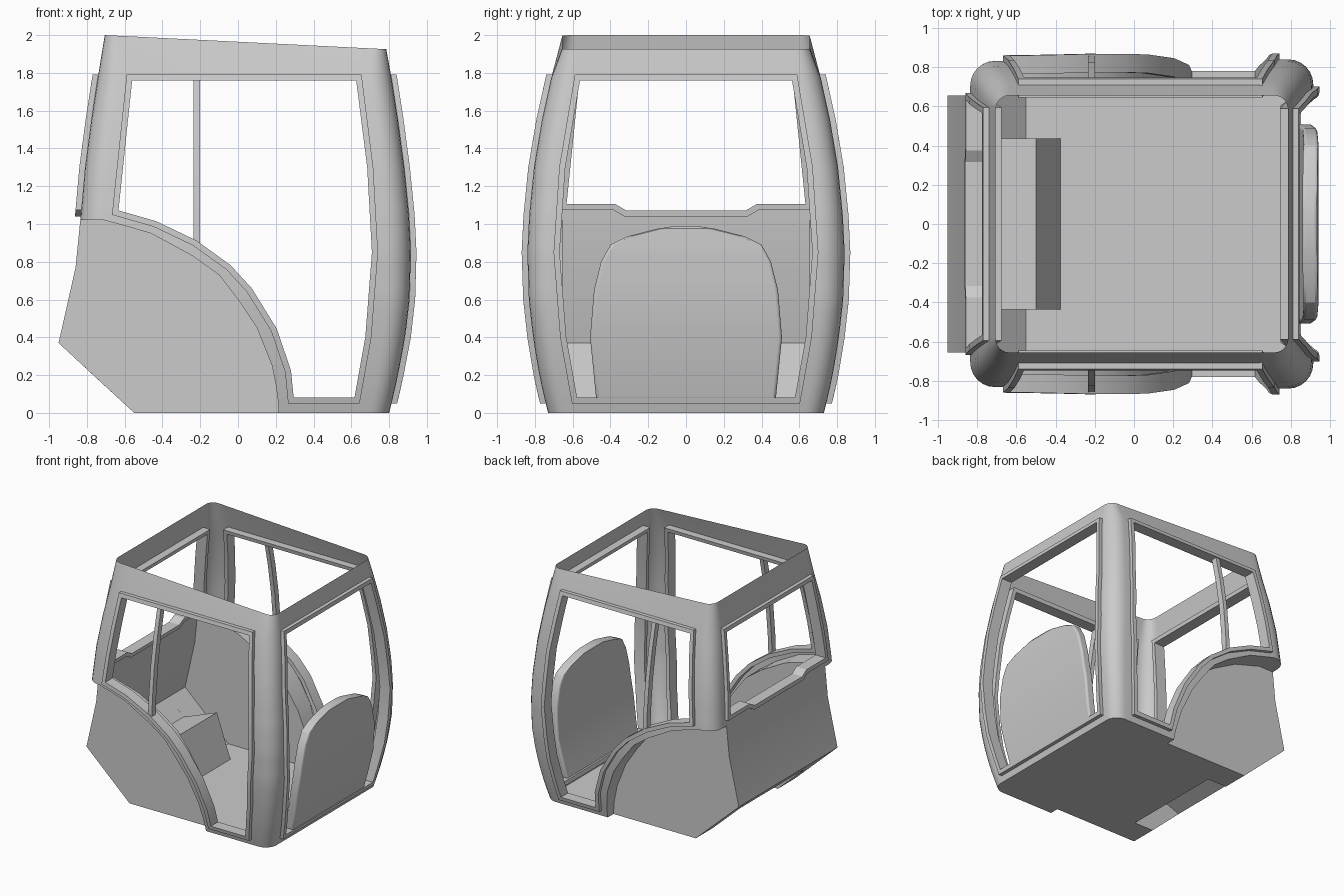
import bpy
import bmesh
import math
from mathutils import Vector

default_cube = bpy.data.objects.get("Cube")
if default_cube:
    bpy.data.objects.remove(default_cube, do_unlink=True)

grey = bpy.data.materials.new("cab grey")
grey.use_nodes = True
grey.diffuse_color = (0.6, 0.6, 0.6, 1)
grey.node_tree.nodes["Principled BSDF"].inputs["Base Color"].default_value = (0.6, 0.6, 0.6, 1)


def curve(*pairs):
    """Piecewise linear function of height, from (height, value) pairs."""
    def value_at(z):
        if z <= pairs[0][0]:
            return pairs[0][1]
        for (z0, v0), (z1, v1) in zip(pairs, pairs[1:]):
            if z <= z1:
                return v0 + (v1 - v0) * (z - z0) / (z1 - z0)
        return pairs[-1][1]
    return value_at


# Bulging outline of the cab by height
side_y = curve((0, .73), (.1, .755), (.2, .777), (.4, .81), (.6, .832), (.85, .84),
               (1.05, .83), (1.3, .805), (1.55, .763), (1.79, .71), (2, .655))
nose_x = curve((0, .8), (.1, .825), (.2, .847), (.4, .885), (.6, .908), (.85, .915),
               (1.05, .905), (1.3, .88), (1.55, .847), (1.79, .81), (2, .785))
tail_x = curve((1.02, -.835), (1.3, -.81), (1.55, -.777), (1.79, -.74), (2, -.705))
corner_r = curve((0, .1), (.85, .13), (1.79, .11), (2, .07))

# Window edges and wheel arch by height
arch_pairs = [(0, .215), (.1, .21), (.25, .18), (.45, .1), (.6, 0), (.73, -.1),
              (.83, -.24), (.95, -.46), (1.02, -.7)]
arch_x = curve(*arch_pairs)
door_rear_pairs = [(.065, .28), (.22, .265), (.44, .19), (.65, .06), (.77, -.05),
                   (.9, -.23), (1, -.44), (1.06, -.65), (1.775, -.575)]
door_rear = curve(*door_rear_pairs)
door_front = curve((.065, .63), (.4, .69), (.85, .725), (1.3, .7), (1.775, .64))
front_half = curve((.065, .59), (.4, .65), (.85, .685), (1.3, .655), (1.775, .575))
rear_half = curve((1.09, .65), (1.775, .58))

SILL, HEAD, ARCH_TOP, NOTCH, REAR_SILL = .065, 1.775, 1.02, 1.06, 1.09
BOX_Y, SEAT_Y = .655, .435
ARC = 6


def finish(name, bm, mirror=False, bevel=0):
    bmesh.ops.recalc_face_normals(bm, faces=bm.faces)
    mesh = bpy.data.meshes.new(name)
    bm.to_mesh(mesh)
    bm.free()
    mesh.materials.append(grey)
    mesh.shade_smooth()
    mesh.set_sharp_from_angle(angle=math.radians(28))
    obj = bpy.data.objects.new(name, mesh)
    bpy.context.collection.objects.link(obj)
    if bevel:
        mod = obj.modifiers.new("Rounded edge", "BEVEL")
        mod.width, mod.segments = bevel, 3
        mod.limit_method, mod.angle_limit = "ANGLE", math.radians(50)
    if mirror:
        mod = obj.modifiers.new("Mirror", "MIRROR")
        mod.use_axis = (False, True, False)
    return obj


def sheets(name, polygons):
    bm = bmesh.new()
    for points in polygons:
        bm.faces.new([bm.verts.new(p) for p in points])
    bmesh.ops.remove_doubles(bm, verts=bm.verts, dist=.0005)
    return finish(name, bm, mirror=True)


def arc(cx, cy, r, start):
    """Quarter turn, clockwise from the start angle."""
    angles = [start - math.pi / 2 * i / ARC for i in range(ARC + 1)]
    return [(cx + r * math.cos(a), cy + r * math.sin(a)) for a in angles]


def ring(z):
    """Half outline from rear centre, round the side, to front centre."""
    r, y, xf, xr = corner_r(z), side_y(z), nose_x(z), tail_x(z)
    rear_arc = arc(xr + r, y - r, r, math.pi)
    if z < ARCH_TOP:
        rear_arc[-1] = (arch_x(z), y)
    front_arc = arc(xf - r, y - r, r, math.pi / 2)
    return ([(xr, 0), (xr, .35), (xr, rear_half(z))] + rear_arc
            + [(door_rear(z), y), (door_front(z), y)] + front_arc
            + [(xf, front_half(z)), (xf, 0)])


# Cab shell: lofted rings, leaving out the windows and the wheel arch
levels = [0, SILL, .15, .25, .35, .45, .53, .6, .67, .73, .78, .83, .89, .95, .99,
          ARCH_TOP, NOTCH, REAR_SILL, 1.2, 1.3, 1.43, 1.55, 1.67, HEAD, 2]
arch_col = 3 + ARC
door_col = arch_col + 1
bm = bmesh.new()
rows = []
for z in levels:
    rows.append([bm.verts.new((x, y, z if z < 2 else 2 - .05 * (x + .705)))
                 for x, y in ring(z)])
for z, low, high in zip(levels, rows, rows[1:]):
    last = len(low) - 2
    for c in range(last + 1):
        hole = (c < arch_col and z < ARCH_TOP
                or c == 0 and NOTCH <= z < HEAD
                or c == 1 and REAR_SILL <= z < HEAD
                or c in (door_col, last) and SILL <= z < HEAD)
        if not hole:
            bm.faces.new((low[c], low[c + 1], high[c + 1], high[c]))
bmesh.ops.delete(bm, geom=[v for v in bm.verts if not v.link_faces], context="VERTS")
finish("cab_shell", bm, mirror=True)


def frame(name, loop, place, mirror=False, half=.016, inner=-.065, outer=.03):
    """Rectangular trim running round a closed loop of (across, height)."""
    pts = [Vector(p) for p in loop]
    bm = bmesh.new()
    sections = []
    for i, p in enumerate(pts):
        a = (p - pts[i - 1]).normalized()
        b = (pts[(i + 1) % len(pts)] - p).normalized()
        na, nb = Vector((-a.y, a.x)), Vector((-b.y, b.x))
        miter = (na + nb) / (1 + na.dot(nb)) * half
        sections.append([bm.verts.new(place(*(p + s * miter), d)) for s, d in
                         ((-1, inner), (1, inner), (1, outer), (-1, outer))])
    for i, s in enumerate(sections):
        t = sections[i - 1]
        for k in range(4):
            bm.faces.new((s[k], s[k - 1], t[k - 1], t[k]))
    return finish(name, bm, mirror)


def on_side(u, z, d):
    return (u, side_y(z) + d, z)


def on_front(u, z, d):
    return (nose_x(z) + d, u, z)


def on_rear(u, z, d):
    return (tail_x(z) - d, u, z)


# Window trims
climb = [SILL, .2, .4, .6, .85, 1.05, 1.3, 1.55, HEAD]
upper = [1.55, 1.3]
door_loop = [(door_front(z), z) for z in climb]
door_loop += [(door_rear(z), z) for z in [HEAD] + upper]
door_loop += [(x, z) for z, x in reversed(door_rear_pairs[:-1])]
frame("door_trim", door_loop, on_side, mirror=True)

front_loop = [(front_half(z), z) for z in climb]
frame("front_window_trim", front_loop + [(-u, z) for u, z in reversed(front_loop)], on_front)

rear_loop = [(.32, 1.055), (.38, REAR_SILL)]
rear_loop += [(rear_half(z), z) for z in [REAR_SILL] + upper[::-1] + [HEAD]]
frame("rear_window_trim", rear_loop + [(-u, z) for u, z in reversed(rear_loop)], on_rear)


def bar(name, heights, section, mirror=False, bevel=0):
    """Solid built from stacked four-point sections."""
    bm = bmesh.new()
    stack = [[bm.verts.new(p) for p in section(z)] for z in heights]
    for s, t in zip(stack, stack[1:]):
        for k in range(4):
            bm.faces.new((s[k - 1], s[k], t[k], t[k - 1]))
    bm.faces.new(stack[0])
    bm.faces.new(stack[-1])
    return finish(name, bm, mirror, bevel)


# Door divider bar
bar("door_divider", [.89, 1.05, 1.3, 1.55, HEAD],
    lambda z: [on_side(u, z, d) for u, d in ((-.235, -.03), (-.2, -.03), (-.2, .02), (-.235, .02))],
    mirror=True)

# Domed front panel
dome_half = curve((.07, .475), (.4, .508), (.65, .487), (.8, .45), (.89, .4),
                  (.935, .31), (.975, .153), (.99, .05))
bar("front_panel", [.07, .2, .4, .55, .65, .73, .8, .85, .89, .935, .975, .99],
    lambda z: [on_front(s * dome_half(z), z, d) for s, d in
               ((-1, -.05), (1, -.05), (1, .025), (-1, .025))],
    bevel=.02)

# Rear lower body: side walls, back wall and sloping underside
back = [(-.55, 0), (-.95, .37), (-.86, .77), (-.835, ARCH_TOP)]
arch = [(x, z) for z, x in arch_pairs]
walls = [[(x, BOX_Y, z) for x, z in back + arch[::-1]]]
for (x0, z0), (x1, z1) in zip(back[1:], back[2:]):
    walls.append([(x0, 0, z0), (x0, BOX_Y, z0), (x1, BOX_Y, z1), (x1, 0, z1)])
(x0, z0), (x1, z1) = back[:2]
walls.append([(x0, SEAT_Y, z0), (x0, BOX_Y, z0), (x1, BOX_Y, z1), (x1, SEAT_Y, z1)])
walls.append([(-.81, 0, .24), (-.81, SEAT_Y, .24), (x1, SEAT_Y, z1), (x1, 0, z1)])
sheets("rear_body", walls)

# Wheel arch ledge between the shell edge and the side wall
ledge = []
for (x0, z0), (x1, z1) in zip(arch, arch[1:]):
    ledge.append([(x0, BOX_Y, z0), (x0, side_y(z0), z0), (x1, side_y(z1), z1), (x1, BOX_Y, z1)])
ledge.append([(tail_x(ARCH_TOP), BOX_Y, ARCH_TOP)]
             + [(x, y, ARCH_TOP) for x, y in ring(ARCH_TOP)[3:arch_col]]
             + [(-.7, side_y(ARCH_TOP), ARCH_TOP), (-.7, BOX_Y, ARCH_TOP)])
sheets("wheel_arch_ledge", ledge)

# Floor
front_edge = ring(0)[door_col + 1:]
sheets("floor", [
    [(-.55, SEAT_Y, 0), (-.55, BOX_Y, 0), (.215, BOX_Y, 0), (.215, SEAT_Y, 0)],
    [(-.375, 0, 0), (-.375, SEAT_Y, 0), (.215, SEAT_Y, 0), (.215, 0, 0)],
    [(.215, 0, 0), (.215, side_y(0), 0)] + [(x, y, 0) for x, y in front_edge]])

# Seat base, hollow underneath
seat = [(-.81, .24), (-.5, .36), (-.375, 0)]
seat_faces = [[(x, SEAT_Y, z) for x, z in seat + [(-.55, 0)]]]
for (x0, z0), (x1, z1) in zip(seat, seat[1:]):
    seat_faces.append([(x0, 0, z0), (x0, SEAT_Y, z0), (x1, SEAT_Y, z1), (x1, 0, z1)])
sheets("seat_base", seat_faces)
